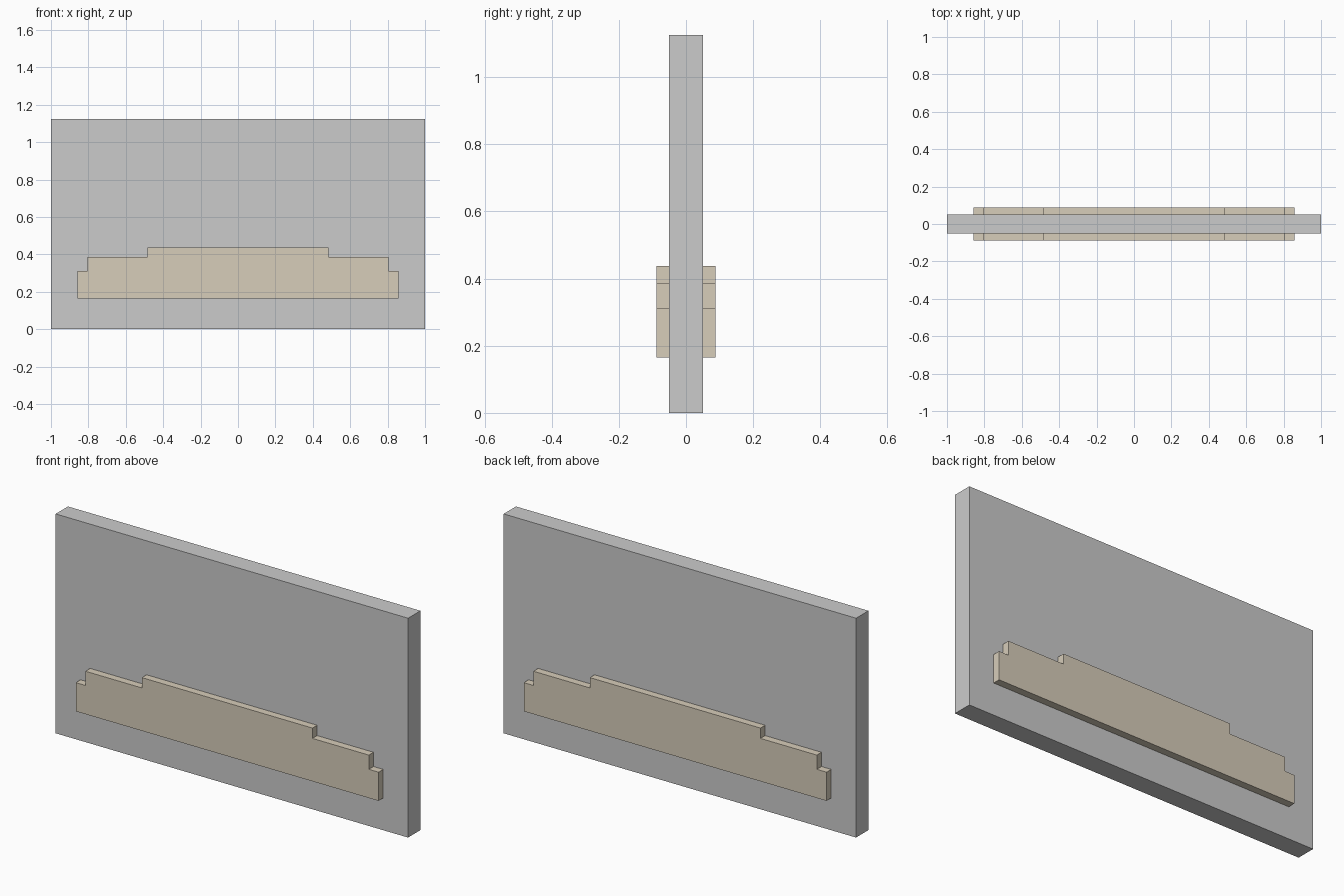
import bpy, bmesh

if "Cube" in bpy.data.objects:
    bpy.data.objects.remove(bpy.data.objects["Cube"])


def extruded(name, profile, half_depth):
    """Prism from an x-z outline, centred on y = 0."""
    bm = bmesh.new()
    face = bm.faces.new([bm.verts.new((x, -half_depth, z)) for x, z in profile])
    ext = bmesh.ops.extrude_face_region(bm, geom=[face])
    verts = [v for v in ext["geom"] if isinstance(v, bmesh.types.BMVert)]
    bmesh.ops.translate(bm, verts=verts, vec=(0, 2 * half_depth, 0))
    bmesh.ops.recalc_face_normals(bm, faces=bm.faces)
    mesh = bpy.data.meshes.new(name)
    bm.to_mesh(mesh)
    bm.free()
    obj = bpy.data.objects.new(name, mesh)
    bpy.context.collection.objects.link(obj)
    return obj


def symmetric(half):
    """Close a right-hand outline with its mirror image."""
    return half + [(-x, z) for x, z in reversed(half)]


# Upright grey slab
extruded("slab", symmetric([(1, 0), (1, 1.125)]), 0.05)

# Stepped plate standing proud of both faces of the slab
plate = extruded("stepped_plate", symmetric([
    (0.859, 0.165), (0.859, 0.312), (0.804, 0.312), (0.804, 0.385),
    (0.484, 0.385), (0.484, 0.438)]), 0.088)
mat = bpy.data.materials.new("beige")
mat.diffuse_color = (0.68, 0.61, 0.49, 1)
mat.use_nodes = True
mat.node_tree.nodes["Principled BSDF"].inputs["Base Color"].default_value = mat.diffuse_color
plate.data.materials.append(mat)
